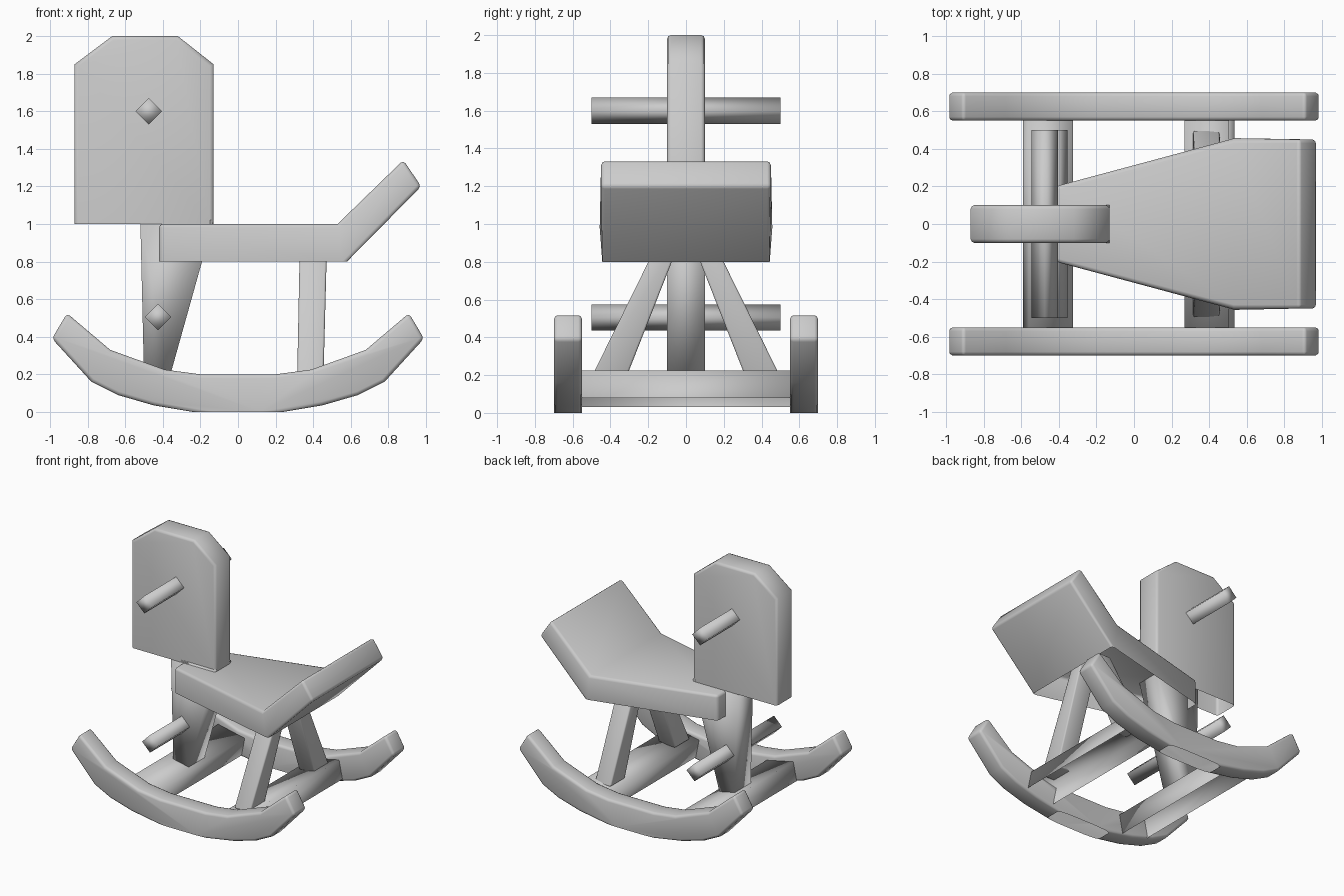
import bpy
import bmesh
from mathutils import Vector

cube = bpy.data.objects.get("Cube")
if cube:
    bpy.data.objects.remove(cube, do_unlink=True)

# One plain colour for the whole toy
grey = bpy.data.materials.new("plain_grey")
grey.use_nodes = True
grey.diffuse_color = (0.6, 0.6, 0.6, 1)
grey.node_tree.nodes["Principled BSDF"].inputs["Base Color"].default_value = (0.6, 0.6, 0.6, 1)


def finish(name, bm, bevel):
    mesh = bpy.data.meshes.new(name)
    bm.to_mesh(mesh)
    bm.free()
    mesh.materials.append(grey)
    mesh.shade_smooth()
    obj = bpy.data.objects.new(name, mesh)
    bpy.context.collection.objects.link(obj)
    if bevel:
        mod = obj.modifiers.new("edge_rounding", 'BEVEL')
        mod.width = bevel
        mod.segments = 2
        mod.limit_method = 'ANGLE'
        mod.angle_limit = 1.0
    return obj


def loft(name, ring_a, ring_b, bevel=0.015, open_side=None):
    """Join two matching outlines; open_side leaves out one side face."""
    bm = bmesh.new()
    a = [bm.verts.new(p) for p in ring_a]
    b = [bm.verts.new(p) for p in ring_b]
    bm.faces.new(a)
    bm.faces.new(list(reversed(b)))
    n = len(a)
    sides = [bm.faces.new((a[i], b[i], b[(i + 1) % n], a[(i + 1) % n])) for i in range(n)]
    bmesh.ops.recalc_face_normals(bm, faces=bm.faces)
    if open_side is not None:
        bmesh.ops.delete(bm, geom=[sides[open_side]], context='FACES_ONLY')
    return finish(name, bm, bevel)


def slab(name, profile, y0, y1, **options):
    """Extrude an x-z outline from y0 to y1."""
    return loft(name, [Vector((x, y0, z)) for x, z in profile],
                [Vector((x, y1, z)) for x, z in profile], **options)


# Head and front leg, hollow below
slab("head", [(-0.87, 1.0), (-0.13, 1.0), (-0.13, 1.85), (-0.32, 2.0),
              (-0.67, 2.0), (-0.87, 1.85)], -0.1, 0.1, bevel=0.02, open_side=0)
slab("front_leg", [(-0.52, 1.02), (-0.13, 1.02), (-0.365, 0.18), (-0.5, 0.18)],
     -0.1, 0.1, bevel=0)

# Seat with tilted backrest, narrowing towards the head
seat = [(-0.42, 0.8), (0.58, 0.8), (0.975, 1.2), (0.88, 1.34), (0.53, 1.0), (-0.42, 1.0)]


def half_width(x):
    return min(0.45, 0.2 + (x + 0.42) * 0.263)


loft("seat", [Vector((x, -half_width(x), z)) for x, z in seat],
     [Vector((x, half_width(x), z)) for x, z in seat], bevel=0.02, open_side=0)

# Diamond-section handle and footrest
for name, x, z in (("handle", -0.475, 1.6), ("footrest", -0.425, 0.505)):
    r = 0.07
    slab(name, [(x - r, z), (x, z - r), (x + r, z), (x, z + r)], -0.5, 0.5, bevel=0)

# Curved rockers, half outline mirrored across the middle
bottom = [(0.24, 0), (0.45, 0.035), (0.64, 0.09), (0.78, 0.16), (0.99, 0.39)]
top = [(0.91, 0.525), (0.68, 0.33), (0.39, 0.225), (0.2, 0.2)]
half = bottom + top
outline = half + [(-x, z) for x, z in reversed(half)]
for side, label in ((1, "left"), (-1, "right")):
    name = "back_rocker" if side > 0 else "front_rocker"
    slab(name, outline, side * 0.55, side * 0.7, bevel=0.02, open_side=len(outline) - 1)

# Tilted cross bars between the rockers, hollow below
bar = [(0.3, 0.03), (0.535, 0.08), (0.505, 0.225), (0.27, 0.175)]
for side, name in ((1, "rear_cross_bar"), (-1, "front_cross_bar")):
    shift = 0.0 if side > 0 else 0.055
    slab(name, [(side * (x + shift), z) for x, z in bar], -0.56, 0.56, bevel=0, open_side=0)

# Splayed rear legs
for side, label in ((1, "left"), (-1, "right")):
    def ring(x0, x1, y0, y1, z):
        return [Vector((x, side * y, z)) for x, y in ((x0, y0), (x1, y0), (x1, y1), (x0, y1))]
    loft("rear_leg_" + label, ring(0.33, 0.475, 0.02, 0.13, 0.94),
         ring(0.315, 0.455, 0.315, 0.5, 0.19), bevel=0.01)
